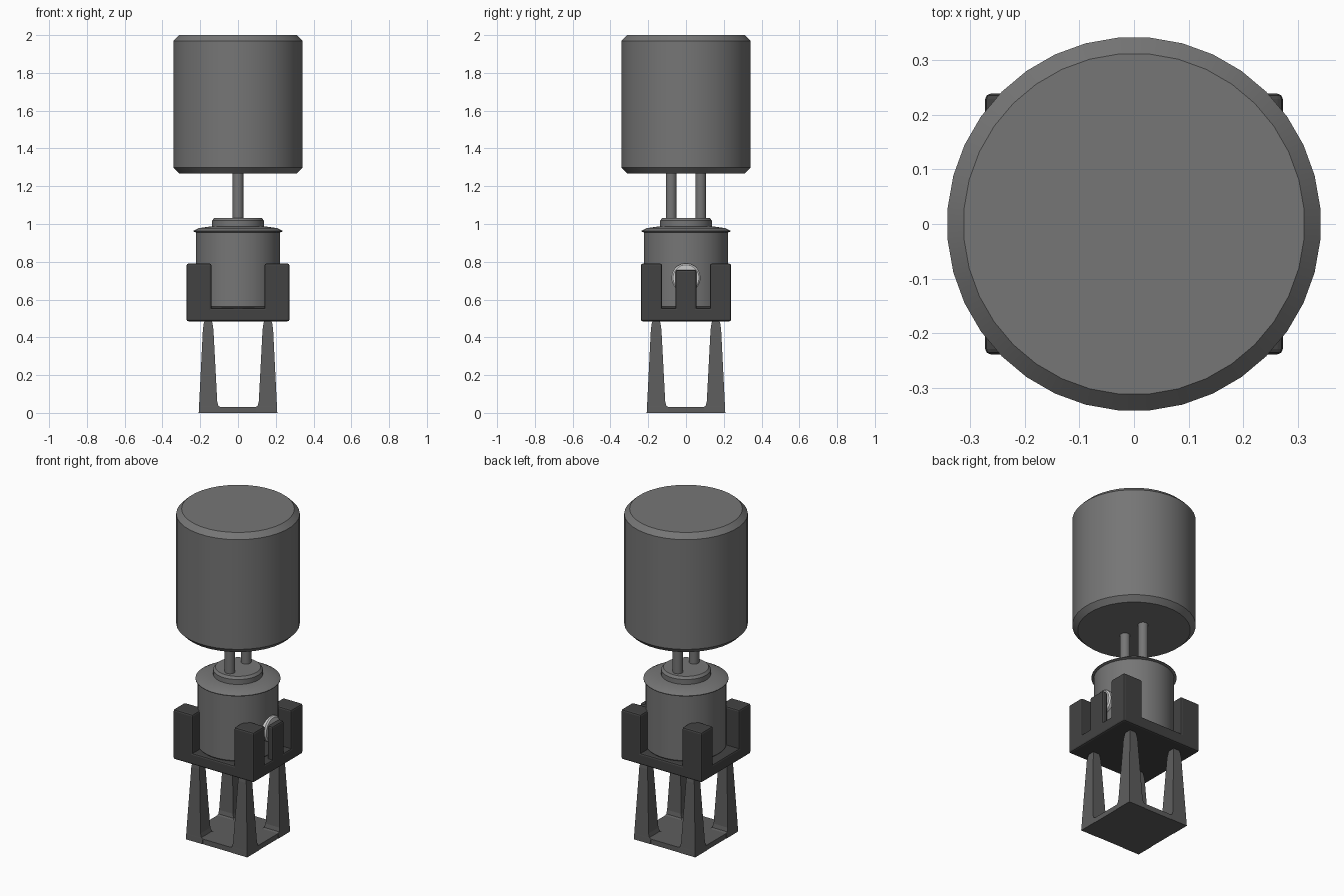
import bpy, bmesh, math
from mathutils import Matrix

if "Cube" in bpy.data.objects:
    bpy.data.objects.remove(bpy.data.objects["Cube"])


def shade(name, value):
    mat = bpy.data.materials.new(name)
    mat.diffuse_color = (value, value, value, 1)
    mat.use_nodes = True
    mat.node_tree.nodes["Principled BSDF"].inputs["Base Color"].default_value = mat.diffuse_color
    return mat


MID = shade("mid_grey", 0.18)
DARK = shade("dark_grey", 0.055)
LEG = shade("leg_grey", 0.11)
PALE = shade("pale", 0.8)


def make_object(name, bm, mat, bevel=0, smooth=False):
    bmesh.ops.recalc_face_normals(bm, faces=bm.faces[:])
    mesh = bpy.data.meshes.new(name)
    bm.to_mesh(mesh)
    bm.free()
    mesh.materials.append(mat)
    ob = bpy.data.objects.new(name, mesh)
    bpy.context.collection.objects.link(ob)
    if bevel:
        mod = ob.modifiers.new("soft_edges", "BEVEL")
        mod.width = bevel
        mod.segments = 2
    if smooth:
        bpy.ops.object.select_all(action="DESELECT")
        ob.select_set(True)
        bpy.context.view_layer.objects.active = ob
        bpy.ops.object.shade_smooth_by_angle(angle=math.radians(30))
    return ob


def loft(bm, rings):
    """Skin a stack of equal vertex rings and cap both ends."""
    n = len(rings[0])
    for lo, hi in zip(rings, rings[1:]):
        for i in range(n):
            j = (i + 1) % n
            bm.faces.new((lo[i], lo[j], hi[j], hi[i]))
    bm.faces.new(rings[0])
    bm.faces.new(rings[-1])


def lathe(name, profile, sides=36, y=0, matrix=None, mat=MID):
    """Solid of revolution about z from (radius, z) points."""
    bm = bmesh.new()
    angles = [2 * math.pi * (i + 0.5) / sides for i in range(sides)]
    loft(bm, [[bm.verts.new((r * math.cos(a), y + r * math.sin(a), z)) for a in angles]
              for r, z in profile])
    if matrix:
        bm.transform(matrix)
    return make_object(name, bm, mat, smooth=True)


def box(name, x0, x1, y0, y1, z0, z1, bevel=0.01, mat=DARK):
    bm = bmesh.new()
    bmesh.ops.create_cube(bm, size=1)
    for v in bm.verts:
        v.co = (x1 if v.co.x > 0 else x0, y1 if v.co.y > 0 else y0, z1 if v.co.z > 0 else z0)
    return make_object(name, bm, mat, bevel)


def tapered_leg(name, sx, sy):
    # (inner, outer, height) square sections, flared foot to rounded top
    sections = [(0.094, 0.208, 0), (0.094, 0.2065, 0.031), (0.104, 0.206, 0.037),
                (0.11, 0.205, 0.06), (0.13, 0.186, 0.44), (0.135, 0.181, 0.475), (0.141, 0.175, 0.49)]
    bm = bmesh.new()
    loft(bm, [[bm.verts.new((sx * px, sy * py, z)) for px, py in ((a, a), (b, a), (b, b), (a, b))]
              for a, b, z in sections])
    make_object(name, bm, LEG)


# Large upper drum with chamfered rims
lathe("upper_drum", [(0.313, 1.268), (0.343, 1.298), (0.343, 1.97), (0.313, 2.0)])

# Two connecting rods
for label, y in (("front", -0.078), ("back", 0.078)):
    lathe(label + "_rod", [(0.029, 1.01), (0.029, 1.29)], 16, y=y)

# Lower canister with sloping lid and raised cap
lathe("canister", [(0.21, 0.548), (0.224, 0.562), (0.224, 0.96)])
lathe("canister_lid", [(0.224, 0.955), (0.236, 0.96), (0.236, 0.964), (0.21, 0.978), (0.14, 0.988)])
lathe("canister_cap", [(0.138, 0.98), (0.138, 1.018), (0.126, 1.032)])

# Cradle: floor, four corner posts and a clip on the right side
box("cradle_floor", -0.273, 0.273, -0.239, 0.239, 0.485, 0.555)
for sx, xn in ((-1, "left"), (1, "right")):
    for sy, yn in ((-1, "front"), (1, "back")):
        xs = sorted((sx * 0.14, sx * 0.273))
        ys = sorted((sy * 0.126, sy * 0.239))
        box(f"{yn}_{xn}_post", *xs, *ys, 0.485, 0.79)
        tapered_leg(f"{yn}_{xn}_leg", sx, sy)
box("side_clip", 0.238, 0.273, -0.055, 0.055, 0.485, 0.757)

# Pale round button behind the clip
lathe("side_button", [(0.077, 0.19), (0.077, 0.232), (0.069, 0.24)], 24, mat=PALE,
      matrix=Matrix.Translation((0, 0, 0.715)) @ Matrix.Rotation(math.pi / 2, 4, "Y"))

# Square foot plate, tucked just inside the leg faces
box("foot_plate", -0.2062, 0.2062, -0.2062, 0.2062, 0, 0.031, bevel=0, mat=LEG)
